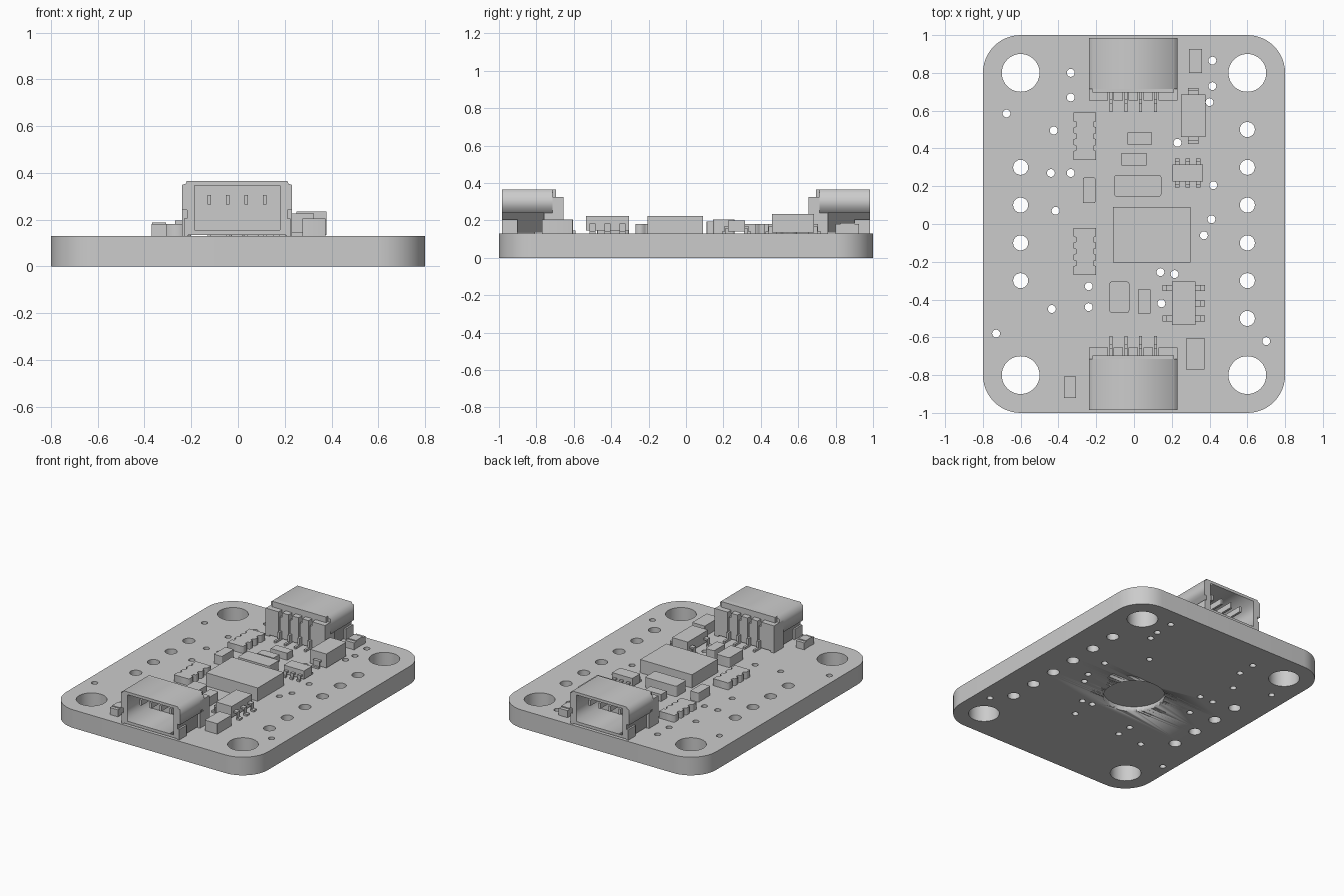
import bpy, bmesh, math
from mathutils import Matrix, Vector

cube = bpy.data.objects.get("Cube")
if cube:
    bpy.data.objects.remove(cube, do_unlink=True)

GREY = (0.6, 0.6, 0.6, 1)
mat = bpy.data.materials.new("plain grey")
mat.use_nodes = True
mat.diffuse_color = GREY
mat.node_tree.nodes["Principled BSDF"].inputs["Base Color"].default_value = GREY
TOP = 0.13  # upper face of the board


def finish(name, bm, smooth=False):
    bmesh.ops.recalc_face_normals(bm, faces=bm.faces)
    mesh = bpy.data.meshes.new(name)
    bm.to_mesh(mesh)
    bm.free()
    mesh.materials.clear()
    mesh.materials.append(mat)
    obj = bpy.data.objects.new(name, mesh)
    bpy.context.collection.objects.link(obj)
    if smooth:
        bpy.ops.object.select_all(action='DESELECT')
        obj.select_set(True)
        bpy.context.view_layer.objects.active = obj
        bpy.ops.object.shade_smooth_by_angle(angle=math.radians(30))
    return obj


def add_box(bm, x, y, z):
    size = [abs(r[1] - r[0]) for r in (x, y, z)]
    mid = [(r[1] + r[0]) / 2 for r in (x, y, z)]
    m = Matrix.Translation(mid) @ Matrix.Diagonal((*size, 1))
    bmesh.ops.create_cube(bm, size=1, matrix=m)


def circle(cx, cy, r, n):
    return [(cx + r * math.cos(math.tau * i / n), cy + r * math.sin(math.tau * i / n))
            for i in range(n)]


def rounded(x, y, r, n=4):
    pts = []
    corners = ((x[1], y[1], -1, -1), (x[0], y[1], 1, -1), (x[0], y[0], 1, 1), (x[1], y[0], -1, 1))
    for k, (cx, cy, sx, sy) in enumerate(corners):
        for i in range(n + 1):
            a = math.pi / 2 * (k + i / n)
            pts.append((cx + sx * r + r * math.cos(a), cy + sy * r + r * math.sin(a)))
    return pts


def slab(loops, depth):
    """Filled outline with holes, extruded from 0 to depth."""
    cu = bpy.data.curves.new("outline", 'CURVE')
    cu.dimensions, cu.fill_mode, cu.extrude = '2D', 'BOTH', depth / 2
    for loop in loops:
        sp = cu.splines.new('POLY')
        sp.points.add(len(loop) - 1)
        for p, (u, v) in zip(sp.points, loop):
            p.co = (u, v, 0, 1)
        sp.use_cyclic_u = True
    tmp = bpy.data.objects.new("outline", cu)
    bpy.context.collection.objects.link(tmp)
    bpy.context.view_layer.update()
    mesh = bpy.data.meshes.new_from_object(tmp.evaluated_get(bpy.context.evaluated_depsgraph_get()))
    bm = bmesh.new()
    bm.from_mesh(mesh)
    bpy.data.objects.remove(tmp, do_unlink=True)
    bpy.data.meshes.remove(mesh)
    bmesh.ops.remove_doubles(bm, verts=bm.verts, dist=1e-5)
    bmesh.ops.translate(bm, verts=bm.verts, vec=(0, 0, depth / 2))
    return bm


# Circuit board with mounting, pin and via holes
loops = [rounded((-0.8, 0.8), (-1, 1), 0.2, 12)]
loops += [circle(x, y, 0.1, 40) for x in (-0.6, 0.6) for y in (-0.8, 0.8)]
loops += [circle(-0.6, -0.3 + 0.2 * i, 0.04, 24) for i in range(4)]
loops += [circle(0.6, -0.5 + 0.2 * i, 0.04, 24) for i in range(6)]
vias = [(-.335, .8), (-.335, .67), (-.675, .585), (-.425, .495), (-.44, .27), (-.335, .27),
        (-.415, .07), (-.24, -.33), (-.24, -.44), (-.435, -.45), (-.73, -.58), (.7, -.62),
        (.145, -.42), (.14, -.255), (.215, -.265), (.37, -.06), (.41, .025), (.42, .205),
        (.23, .43), (.4, .645), (.415, .73), (.415, .865)]
loops += [circle(x, y, 0.021, 16) for x, y in vias]
board = finish("circuit_board", slab(loops, TOP), True)

# Shallow round recess in the underside
bm = slab([circle(0, 0, 0.2, 48)], 0.08)
bmesh.ops.translate(bm, verts=bm.verts, vec=(0, 0, -0.045))
cutter = finish("recess_cutter", bm)
cutter.hide_render = True
cutter.hide_set(True)
mod = board.modifiers.new("recess", 'BOOLEAN')
mod.operation, mod.solver, mod.object = 'DIFFERENCE', 'EXACT', cutter


# Plain and rounded chip bodies: x range, y range, top, corner radius
def chip(name, x, y, top, r=0):
    if r:
        bm = slab([rounded(x, y, r)], top - TOP)
        bmesh.ops.translate(bm, verts=bm.verts, vec=(0, 0, TOP))
    else:
        bm = bmesh.new()
        add_box(bm, x, y, (TOP, top))
    return finish(name, bm)


chip("main_chip", (-.11, .3), (-.205, .09), .225)
chip("crystal", (-.105, .145), (.145, .26), .205, .015)
chip("rear_capacitor", (-.035, .095), (.42, .485), .18)
chip("middle_capacitor", (-.065, .065), (.31, .375), .18)
chip("side_capacitor", (-.27, -.205), (.11, .245), .195, .006)
chip("large_capacitor", (-.13, -.025), (-.47, -.305), .2, .012)
chip("small_capacitor", (.02, .088), (-.475, -.345), .195, .006)
chip("corner_capacitor", (.275, .375), (-.77, -.605), .205, .004)

# Resistor networks with notched sides
for name, y0 in (("rear_resistor_network", .34), ("front_resistor_network", -.27)):
    side = [(-.2, y0)]
    for k in (1, 2, 3):
        c = y0 + .0625 * k
        side += [(-.2, c - .016), (-.215, c - .011), (-.215, c + .011), (-.2, c + .016)]
    side.append((-.2, y0 + .25))
    left = [(-.52 - x, y) for x, y in reversed(side)]
    bm = slab([side + left], .05)
    bmesh.ops.translate(bm, verts=bm.verts, vec=(0, 0, TOP))
    finish(name, bm)


# Bent leads: run outward from a start point along a direction
def lead(bm, start, out, length, width, height):
    s, d = Vector(start), Vector(out)
    side = Vector((-d.y, d.x)) * width / 2
    t = .012
    for a, b, z in ((0, .55, (height - t, height)), (.45, .6, (TOP, height)), (.5, 1, (TOP, TOP + t))):
        p, q = s + d * length * a - side, s + d * length * b + side
        add_box(bm, (p.x, q.x), (p.y, q.y), z)


bm = bmesh.new()
add_box(bm, (.2, .325), (-.535, -.305), (.145, .225))
for y in (-.34, -.42, -.5):
    lead(bm, (.325, y), (1, 0), .05, .032, .185)
    if y != -.42:
        lead(bm, (.2, y), (-1, 0), .05, .032, .185)
finish("regulator", bm)

bm = bmesh.new()
add_box(bm, (.205, .365), (.225, .315), (.14, .2))
for x in (.23, .285, .34):
    lead(bm, (x, .315), (0, 1), .033, .024, .17)
    lead(bm, (x, .225), (0, -1), .033, .024, .17)
finish("six_lead_chip", bm)

bm = bmesh.new()
add_box(bm, (.25, .378), (.46, .685), (.135, .235))
lead(bm, (.313, .685), (0, 1), .036, .055, .18)
lead(bm, (.313, .46), (0, -1), .036, .055, .18)
finish("diode", bm)

# Small end-capped parts
for name, x, y, w, l in (("rear_resistor", .325, .863, .035, .063), ("front_indicator", -.338, -.865, .032, .057)):
    bm = bmesh.new()
    add_box(bm, (x - w + .002, x + w - .002), (y - l * .6, y + l * .6), (TOP, .187))
    for s in (-1, 1):
        add_box(bm, (x - w, x + w), (y + s * l * .6, y + s * l), (TOP, .18))
    finish(name, bm)

# Socket connectors, opening outward at the front and the rear
CX = -.004
PINS = [CX + .079 * k for k in (-1.5, -.5, .5, 1.5)]
half = [(.215, .135), (.215, .24), (.235, .24), (.235, .348), (.22, .353), (.215, .365)]
section = half + [(-x, z) for x, z in reversed(half)]
cavity = [(-.183, .155), (.183, .155), (.183, .345), (-.183, .345)]

for label, s in (("front", 1), ("rear", -1)):
    bm = slab([section, cavity], .27)
    # turn the section upright: x stays, section height becomes z
    for v in bm.verts:
        x, z, d = v.co
        v.co = (x + CX, -.985 + d, z)
    add_box(bm, (CX - .215, CX + .215), (-.73, -.695), (.135, .365))
    for k in (-1, 1):
        add_box(bm, (CX + k * .205, CX + k * .235), (-.76, -.655), (TOP, .325))
        add_box(bm, (CX + k * .21, CX + k * .228), (-.985, -.9), (TOP, .205))
    # ribs between the leads
    edges = [CX - .235] + [e for p in PINS for e in (p - .014, p + .014)] + [CX + .235]
    for a, b in zip(edges[::2], edges[1::2]):
        add_box(bm, (a, b), (-.7, -.655), (.14, .325))
    bmesh.ops.scale(bm, verts=bm.verts, vec=(1, s, 1))
    finish(label + "_connector", bm)

    bm = bmesh.new()
    for p in PINS:
        x = (p - .008, p + .008)
        add_box(bm, x, (-.93, -.7), (.265, .305))
        add_box(bm, x, (-.7, -.66), (.15, .29))
        add_box(bm, x, (-.67, -.635), (TOP, .19))
        add_box(bm, x, (-.65, -.592), (TOP, .145))
    bmesh.ops.scale(bm, verts=bm.verts, vec=(1, s, 1))
    finish(label + "_connector_pins", bm)
